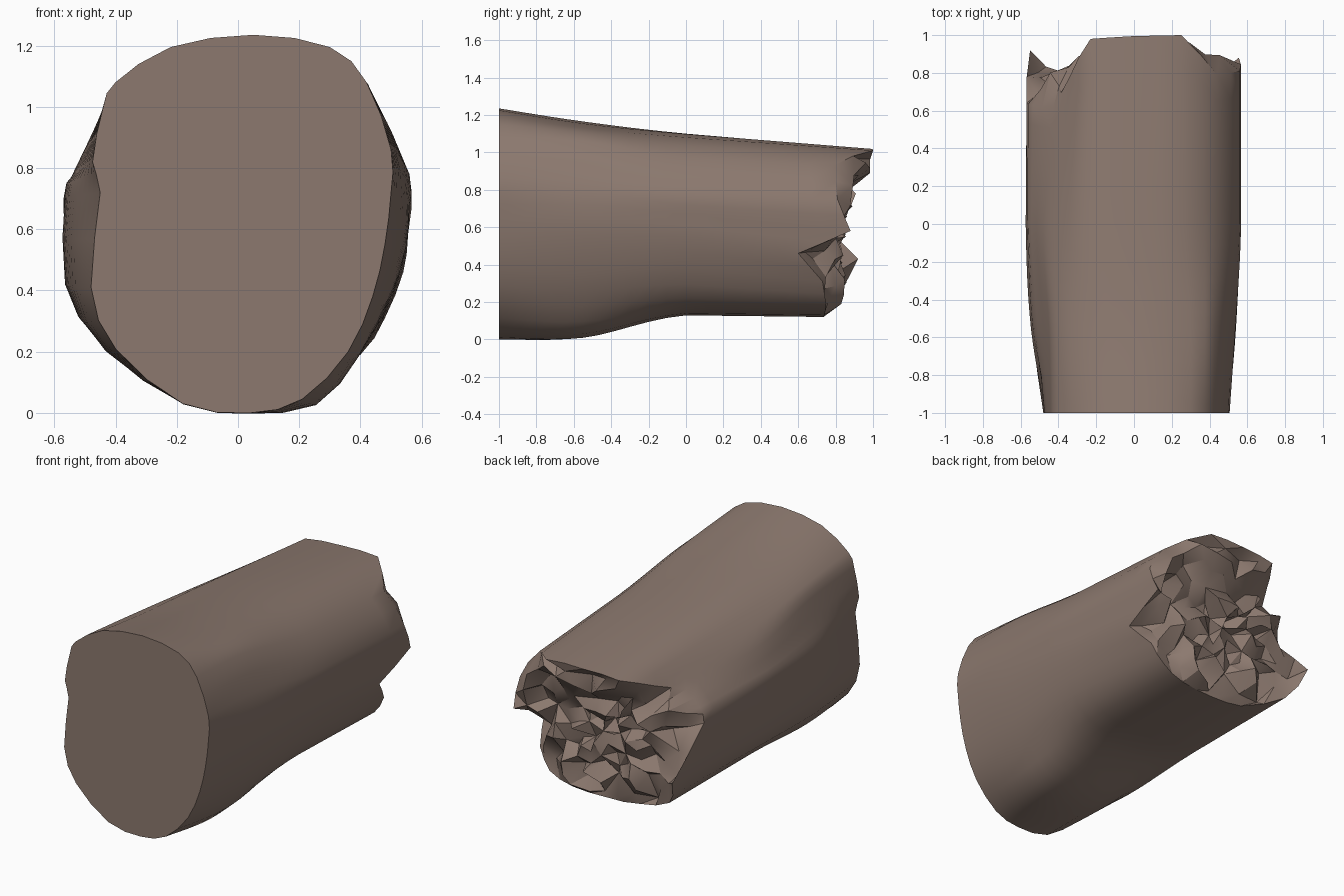
import bpy, bmesh, math, random
from mathutils import Vector

if "Cube" in bpy.data.objects:
    bpy.data.objects.remove(bpy.data.objects["Cube"])
random.seed(8)

# Bark-brown material
bark = bpy.data.materials.new("bark_brown")
bark.use_nodes = True
colour = (0.262, 0.191, 0.158, 1)
bark.diffuse_color = colour
bark.node_tree.nodes["Principled BSDF"].inputs["Base Color"].default_value = colour

# Outlines (x, z), counter-clockwise from the underside
sawn = [(.04, 0), (.21, .045), (.36, .2), (.44, .38), (.48, .55), (.5, .72),
        (.5, .86), (.42, 1.08), (.3, 1.195), (.05, 1.235), (-.22, 1.195), (-.4, 1.08),
        (-.44, 1), (-.475, .82), (-.45, .72), (-.48, .41), (-.4, .21), (-.18, .03)]
swell = [(.04, .01), (.26, .03), (.39, .18), (.47, .35), (.525, .55), (.54, .72),
         (.52, .85), (.43, 1.06), (.3, 1.13), (.04, 1.165), (-.24, 1.13), (-.41, 1.04),
         (-.45, .97), (-.51, .8), (-.535, .71), (-.54, .41), (-.43, .2), (-.18, .04)]
waist = [(.03, .13), (.25, .14), (.41, .22), (.5, .38), (.55, .55), (.56, .67),
         (.56, .78), (.455, .97), (.27, 1.08), (0, 1.1), (-.25, 1.08), (-.41, .97),
         (-.48, .89), (-.545, .77), (-.565, .71), (-.565, .42), (-.45, .24), (-.2, .15)]
# Torn rim (x, z, y)
rim = [(.02, .12, .73), (.25, .13, .74), (.4, .19, .75), (.48, .31, .73), (.54, .46, .6),
       (.555, .58, .88), (.56, .75, .81), (.44, .93, .79), (.25, 1.01, 1), (0, 1.015, .995),
       (-.23, 1, .98), (-.34, .92, .78), (-.43, .86, .61), (-.535, .78, .63), (-.57, .7, .64),
       (-.55, .43, .92), (-.46, .25, .82), (-.2, .14, .73)]


def spline(a, b, c, d, t):
    return (2 * b + (c - a) * t + (2 * a - 5 * b + 4 * c - d) * t ** 2
            + (3 * b - a - 3 * c + d) * t ** 3) / 2


def rounded(ring):
    """Add a point on the curve between each pair of neighbours."""
    out = []
    for i, p in enumerate(ring):
        after, far = ring[(i + 1) % len(ring)], ring[(i + 2) % len(ring)]
        mid = spline(ring[i - 1], p, after, far, .5)
        mid.y = (p.y + after.y) / 2
        out += [p, mid]
    return out


def place(outline, y):
    return rounded([Vector((x, y, z)) for x, z in outline])


keys = [place(sawn, -1), place(swell, -.55), place(waist, 0),
        rounded([Vector((x, y, z)) for x, z, y in rim])]
n = len(keys[0])

# Trunk rings, smooth along the length
rings = []
STEPS = 6
for k in range(3):
    before, after = keys[max(k - 1, 0)], keys[min(k + 2, 3)]
    for s in range(STEPS):
        t = s / STEPS
        ring = []
        for i in range(n):
            a, b = keys[k][i], keys[k + 1][i]
            ring.append(a.lerp(b, t) if k == 2 else spline(before[i], a, b, after[i], t))
        rings.append(ring)
rings.append(keys[3])

# Splintered wood inside the torn end, standing further out under the top
centre = Vector((0, .8, .56))
for scale, blend in [(.88, .5), (.74, .8), (.6, 1), (.46, 1), (.32, 1), (.17, 1)]:
    ring = []
    for p in keys[3]:
        q = centre + (p - centre) * scale
        depth = centre.y + max(0, q.z - .65) * .5
        q.y = p.y + (depth - p.y) * blend
        q.y = min(q.y + random.uniform(-.07, .06), .985)
        q.x += random.uniform(-.03, .03) * scale
        q.z += random.uniform(-.03, .03) * scale
        ring.append(q)
    rings.append(ring)

bm = bmesh.new()
loops = [[bm.verts.new(p) for p in ring] for ring in rings]
bm.faces.new(loops[0])
for lo, hi in zip(loops, loops[1:]):
    for i in range(n):
        j = (i + 1) % n
        bm.faces.new((lo[i], lo[j], hi[j], hi[i]))
tip = bm.verts.new(centre)
for i in range(n):
    bm.faces.new((loops[-1][i], loops[-1][(i + 1) % n], tip))

# Merge crowded splinters into even chunks
inner = sum(loops[3 * STEPS + 1:], [tip])
bmesh.ops.triangulate(bm, faces=list({f for v in inner for f in v.link_faces}))
bmesh.ops.remove_doubles(bm, verts=inner, dist=.065)
bmesh.ops.recalc_face_normals(bm, faces=bm.faces[:])

mesh = bpy.data.meshes.new("broken_log")
bm.to_mesh(mesh)
bm.free()
mesh.materials.append(bark)
log = bpy.data.objects.new("broken_log", mesh)
bpy.context.collection.objects.link(log)
bpy.context.view_layer.objects.active = log
log.select_set(True)
bpy.ops.object.shade_smooth_by_angle(angle=math.radians(32))
